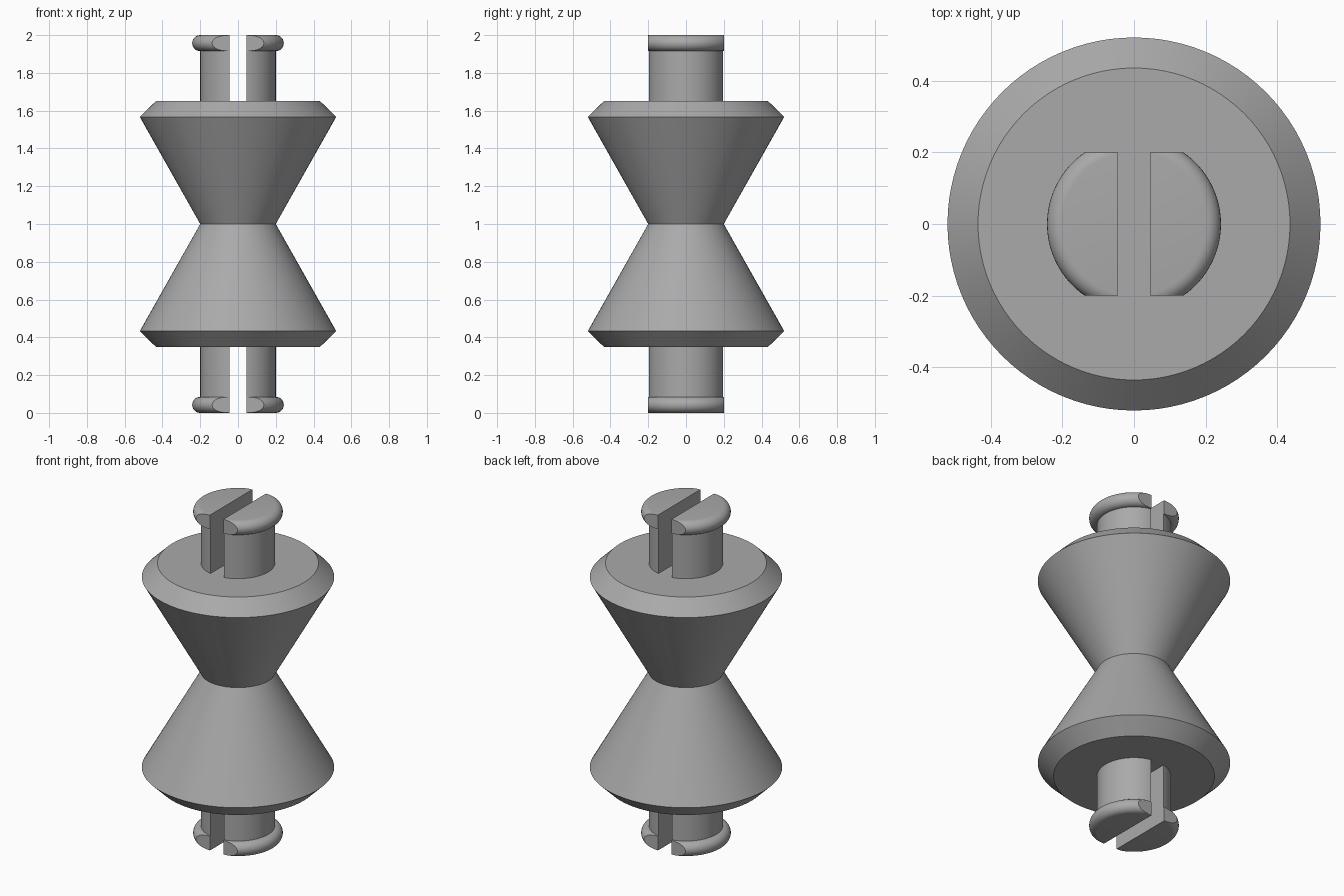
import bpy
import bmesh
import math
from mathutils import Matrix

if "Cube" in bpy.data.objects:
    bpy.data.objects.remove(bpy.data.objects["Cube"], do_unlink=True)

SEGMENTS = 96
MID = 1.0          # height of the waist, the mirror plane
FLANGE_TOP = 1.65

grey = bpy.data.materials.new("plain grey")
grey.use_nodes = True
colour = (0.4, 0.4, 0.4, 1)
grey.diffuse_color = colour
grey.node_tree.nodes["Principled BSDF"].inputs["Base Color"].default_value = colour


def lathe(profile):
    """Revolve (radius, height) points about z and cap both ends."""
    bm = bmesh.new()
    verts = [bm.verts.new((r, 0, z)) for r, z in profile]
    edges = [bm.edges.new(pair) for pair in zip(verts, verts[1:])]
    bmesh.ops.spin(bm, geom=verts + edges, axis=(0, 0, 1), cent=(0, 0, 0),
                   angle=math.tau, steps=SEGMENTS)
    bmesh.ops.remove_doubles(bm, verts=bm.verts, dist=1e-5)
    bmesh.ops.holes_fill(bm, edges=bm.edges, sides=0)
    return bm


def cut(bm, point, normal):
    """Slice off everything on the normal's side and close the cut."""
    bmesh.ops.bisect_plane(bm, geom=bm.verts[:] + bm.edges[:] + bm.faces[:],
                           dist=1e-6, plane_co=point, plane_no=normal,
                           clear_outer=True)
    bmesh.ops.holes_fill(bm, edges=[e for e in bm.edges if e.is_boundary], sides=0)


def finish(bm, name):
    bmesh.ops.recalc_face_normals(bm, faces=bm.faces)
    mesh = bpy.data.meshes.new(name)
    bm.to_mesh(mesh)
    bm.free()
    mesh.materials.append(grey)
    obj = bpy.data.objects.new(name, mesh)
    bpy.context.collection.objects.link(obj)
    bpy.ops.object.select_all(action="DESELECT")
    obj.select_set(True)
    bpy.context.view_layer.objects.active = obj
    bpy.ops.object.shade_smooth_by_angle(angle=math.radians(25))


# Hourglass body with a bevelled flange at each end
upper = [(0.2, MID), (0.52, 1.567), (0.435, FLANGE_TOP)]
lower = [(r, 2 * MID - z) for r, z in reversed(upper[1:])]
finish(lathe(lower + upper), "hourglass_body")

# Split snap pins: round stem, rounded lip, slot between halves, flat sides
PIN, LIP = 0.2, 0.0425
arc = [(PIN + LIP * math.cos(a), 2 - LIP + LIP * math.sin(a))
       for a in (math.pi * (i / 14 - 0.5) for i in range(15))]

for end, z_sign in (("top", 1), ("bottom", -1)):
    for side, x_sign in (("left", 1), ("right", -1)):
        pin = lathe([(PIN, FLANGE_TOP)] + arc)
        cut(pin, (0.045, 0, 0), (-1, 0, 0))
        cut(pin, (0, PIN, 0), (0, 1, 0))
        cut(pin, (0, -PIN, 0), (0, -1, 0))
        flip = (Matrix.Translation((0, 0, MID))
                @ Matrix.Diagonal((x_sign, 1, z_sign, 1))
                @ Matrix.Translation((0, 0, -MID)))
        bmesh.ops.transform(pin, matrix=flip, verts=pin.verts)
        finish(pin, f"{end}_{side}_pin_half")
